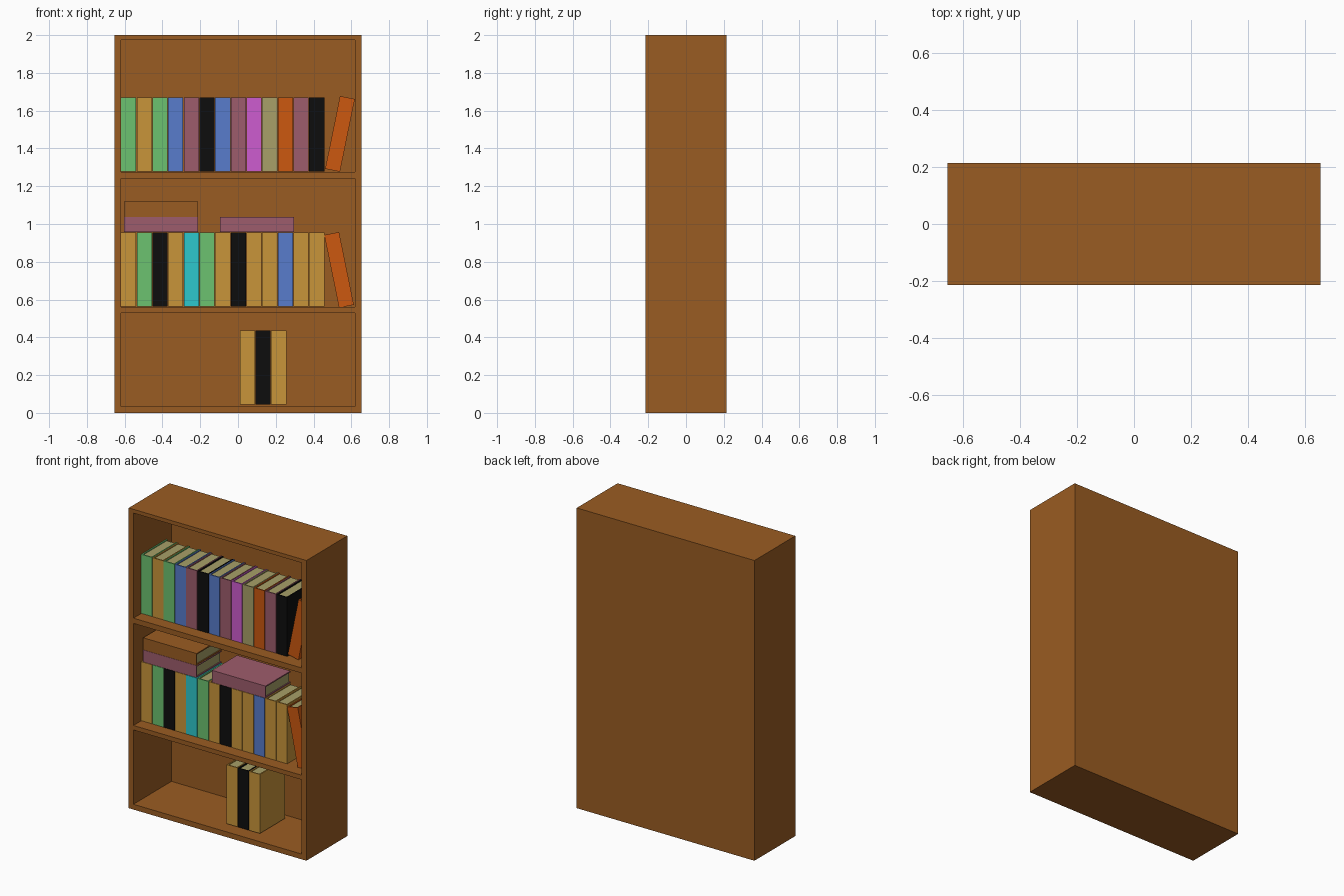
import bpy, bmesh, math
from mathutils import Vector

if "Cube" in bpy.data.objects:
    bpy.data.objects.remove(bpy.data.objects["Cube"])


def mat(name, r, g, b):
    lin = [((c / 255 + 0.055) / 1.055) ** 2.4 if c > 10 else c / 255 / 12.92 for c in (r, g, b)]
    m = bpy.data.materials.new(name)
    m.diffuse_color = (*lin, 1)
    m.use_nodes = True
    m.node_tree.nodes["Principled BSDF"].inputs["Base Color"].default_value = m.diffuse_color
    return m


M = {
    "brown": mat("brown wood", 154, 92, 34),
    "green": mat("green", 108, 194, 112),
    "gold": mat("gold", 201, 149, 58),
    "blue": mat("blue", 88, 124, 204),
    "mauve": mat("mauve", 158, 92, 108),
    "black": mat("black", 13, 13, 13),
    "magenta": mat("magenta", 206, 92, 208),
    "khaki": mat("paper khaki", 168, 160, 104),
    "orange": mat("orange", 204, 88, 16),
    "cyan": mat("cyan", 45, 200, 205),
}


def finish(bm, name, mats):
    bmesh.ops.recalc_face_normals(bm, faces=bm.faces)
    me = bpy.data.meshes.new(name)
    bm.to_mesh(me)
    bm.free()
    for m in mats:
        me.materials.append(m)
    ob = bpy.data.objects.new(name, me)
    bpy.context.collection.objects.link(ob)
    return ob


def prism(bm, pts, z0, z1, index):
    """Extrude an xy outline from z0 to z1."""
    f = bm.faces.new([bm.verts.new((x, y, z0)) for x, y in pts])
    ext = bmesh.ops.extrude_face_region(bm, geom=[f])["geom"]
    top = [v for v in ext if isinstance(v, bmesh.types.BMVert)]
    bmesh.ops.translate(bm, verts=top, vec=(0, 0, z1 - z0))
    for face in bm.faces:
        if face.material_index == 0 and index and f.verts[0] in face.verts:
            face.material_index = index
    if index:
        for v in top:
            for face in v.link_faces:
                face.material_index = index
        f.material_index = index


# Case: solid block with three compartments pushed in from the front
W, D, H = 0.655, 0.215, 2.0
OPEN_X = 0.62
OPENINGS = [(0.035, 0.53), (0.56, 1.24), (1.275, 1.975)]
bm = bmesh.new()
bmesh.ops.create_cube(bm, size=1)
for v in bm.verts:
    v.co = Vector((v.co.x * 2 * W, v.co.y * 2 * D, (v.co.z + 0.5) * H))
cuts = [((s * OPEN_X, 0, 0), (1, 0, 0)) for s in (-1, 1)]
cuts += [((0, 0, z), (0, 0, 1)) for o in OPENINGS for z in o]
for co, no in cuts:
    bmesh.ops.bisect_plane(bm, geom=bm.verts[:] + bm.edges[:] + bm.faces[:],
                           plane_co=co, plane_no=no)
fronts = []
for f in bm.faces:
    c = f.calc_center_median()
    if c.y < -D + 1e-4 and abs(c.x) < OPEN_X and any(a < c.z < b for a, b in OPENINGS):
        fronts.append(f)
pushed = bmesh.ops.extrude_discrete_faces(bm, faces=fronts)["faces"]
for f in pushed:
    bmesh.ops.translate(bm, verts=f.verts[:], vec=(0, 0.4, 0))
finish(bm, "bookcase", [M["brown"]])

# Books: U-shaped cover with spine to the front, page block slightly recessed
BW, BD, BH, T = 0.08, 0.264, 0.393, 0.008
BOOK_Y = -0.003


def book(name, colour, x, z, tilt=0.0):
    w, d, h = BW / 2, BD / 2, BH / 2
    bm = bmesh.new()
    prism(bm, [(-w, -d), (w, -d), (w, d), (w - T, d), (w - T, -d + T),
               (-w + T, -d + T), (-w + T, d), (-w, d)], -h, h, 0)
    p, r = w - T, 0.006
    prism(bm, [(-p, -d + T), (p, -d + T), (p, d - r), (-p, d - r)], -h + r, h - r, 1)
    ob = finish(bm, name, [M[colour], M["khaki"]])
    ob.location = (x, BOOK_Y, z)
    ob.rotation_euler.y = math.radians(tilt)


def row(label, colours, x0, z0):
    for i, c in enumerate(colours.split()):
        book(f"{label}_book_{i + 1}", c, x0 + BW / 2 + i * 0.083, z0 + BH / 2)


row("top_shelf", "green gold green blue mauve black blue mauve magenta khaki orange mauve black",
    -0.619, 1.277)
row("middle_shelf", "gold green black gold cyan green gold black gold gold blue gold gold",
    -0.619, 0.562)
row("bottom_shelf", "gold black gold", 0.01, 0.044)

# Leaning books at the row ends
book("top_leaning_book", "orange", 0.54, 1.477, 11.5)
book("middle_leaning_book", "orange", 0.535, 0.757, -11.5)

# Books lying flat on the middle row
book("flat_book_left_lower", "mauve", -0.408, 0.997, 90)
book("flat_book_left_upper", "brown", -0.408, 1.078, 90)
book("flat_book_right", "mauve", 0.1, 0.997, 90)
